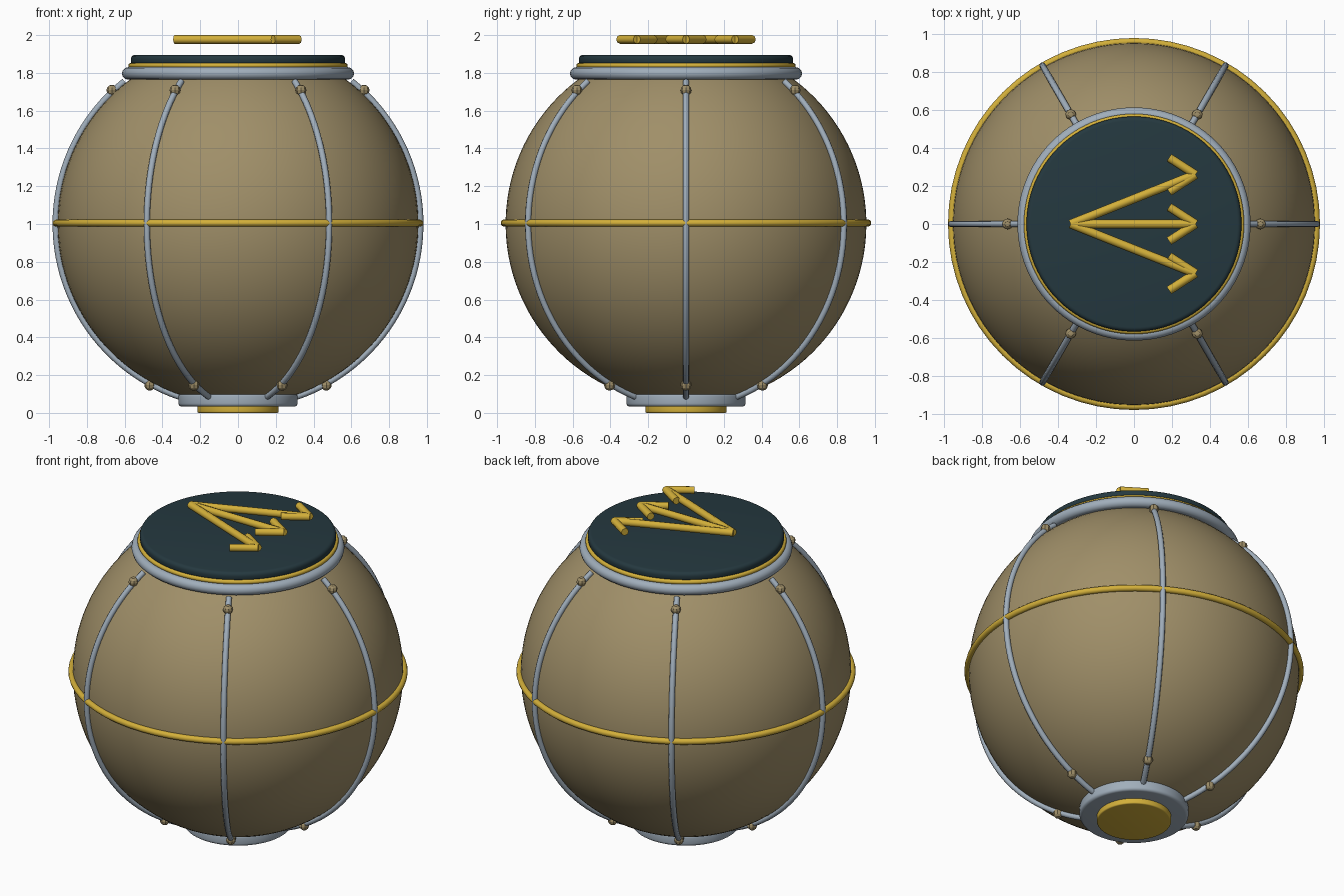
import bpy, bmesh, math
from mathutils import Vector

if "Cube" in bpy.data.objects:
    bpy.data.objects.remove(bpy.data.objects["Cube"])


def material(name, rgb):
    m = bpy.data.materials.new(name)
    m.diffuse_color = (*rgb, 1)
    m.use_nodes = True
    m.node_tree.nodes["Principled BSDF"].inputs["Base Color"].default_value = m.diffuse_color
    return m


TAN = material("tan", (0.35, 0.275, 0.14))
GOLD = material("gold", (0.65, 0.43, 0.042))
STEEL = material("steel grey", (0.352, 0.423, 0.497))
TEAL = material("dark teal", (0.018, 0.040, 0.050))


def finish(obj, name, mat, angle=40):
    obj.name = name
    obj.data.materials.clear()
    obj.data.materials.append(mat)
    bpy.ops.object.select_all(action='DESELECT')
    obj.select_set(True)
    bpy.context.view_layer.objects.active = obj
    bpy.ops.object.shade_smooth_by_angle(angle=math.radians(angle))
    return obj


def lathe(name, profile, mat, steps=96):
    """Revolve (radius, z) points about z; the ends are capped."""
    bm = bmesh.new()
    rings = []
    for r, z in profile:
        rings.append([bm.verts.new((r * math.cos(2 * math.pi * i / steps),
                                    r * math.sin(2 * math.pi * i / steps), z))
                      for i in range(steps)])
    for a, b in zip(rings, rings[1:]):
        for i in range(steps):
            j = (i + 1) % steps
            bm.faces.new((a[i], a[j], b[j], b[i]))
    bm.faces.new(rings[0][::-1])
    bm.faces.new(rings[-1])
    bmesh.ops.recalc_face_normals(bm, faces=bm.faces)
    me = bpy.data.meshes.new(name)
    bm.to_mesh(me)
    bm.free()
    obj = bpy.data.objects.new(name, me)
    bpy.context.collection.objects.link(obj)
    return finish(obj, name, mat)


def disc(name, r, z0, z1, bevel, mat):
    """Solid disc with rounded rims."""
    arc = [math.radians(a) for a in (0, 22.5, 45, 67.5, 90)]
    low = [(r - bevel + bevel * math.sin(a), z0 + bevel - bevel * math.cos(a)) for a in arc]
    high = [(r - bevel + bevel * math.cos(a), z1 - bevel + bevel * math.sin(a)) for a in arc]
    return lathe(name, low + high, mat)


def ring(name, major, minor, z, mat, steps=96):
    bpy.ops.mesh.primitive_torus_add(major_radius=major, minor_radius=minor,
                                     major_segments=steps, minor_segments=12,
                                     location=(0, 0, z))
    return finish(bpy.context.object, name, mat, 60)


def tube(name, points, radius, mat):
    """Round rod along a list of points."""
    cu = bpy.data.curves.new(name, 'CURVE')
    cu.dimensions = '3D'
    cu.bevel_depth = radius
    cu.bevel_resolution = 2
    cu.use_fill_caps = True
    sp = cu.splines.new('POLY')
    sp.points.add(len(points) - 1)
    for p, co in zip(sp.points, points):
        p.co = (*co, 1)
    obj = bpy.data.objects.new(name, cu)
    bpy.context.collection.objects.link(obj)
    bpy.ops.object.select_all(action='DESELECT')
    obj.select_set(True)
    bpy.context.view_layer.objects.active = obj
    bpy.ops.object.convert(target='MESH')
    return finish(bpy.context.object, name, mat, 60)


def on_globe(radius, lat, lon):
    a, b = math.radians(lat), math.radians(lon)
    return Vector((radius * math.cos(a) * math.cos(b),
                   radius * math.cos(a) * math.sin(b),
                   1 + radius * math.sin(a)))


# Round body, cut flat at both ends
R = 0.955
lats = [math.radians(-76 + i * 132 / 44) for i in range(45)]
lathe("body", [(R * math.cos(a), 1 + R * math.sin(a)) for a in lats], TAN)

# Equator band
ring("equator_band", 0.962, 0.019, 1.005, GOLD, 64)

# Foot
disc("foot", 0.315, 0.033, 0.105, 0.018, STEEL)
disc("foot_plate", 0.215, 0.0, 0.05, 0.008, GOLD)

# Collar, trim and lid
ring("collar", 0.582, 0.033, 1.797, STEEL)
disc("collar_fill", 0.572, 1.78, 1.84, 0.005, STEEL)
ring("lid_trim", 0.567, 0.014, 1.838, GOLD)
disc("lid", 0.567, 1.838, 1.895, 0.022, TEAL)

# Six ribs with a bead near each end
for k in range(6):
    lon = 60 * k
    path = [on_globe(0.965, -71.5 + i * 123 / 40, lon) for i in range(41)]
    tube(f"rib_{k + 1}", path, 0.017, STEEL)
    for label, lat in (("upper", 46.7), ("lower", -61.3)):
        bpy.ops.mesh.primitive_uv_sphere_add(segments=8, ring_count=6, radius=0.029,
                                             location=on_globe(0.973, lat, lon))
        finish(bpy.context.object, f"{label}_bead_{k + 1}", TAN, 20)

# Three fanned arrows hovering above the lid
Z = 1.977
for label, y in (("left", 0.26), ("middle", 0.0), ("right", -0.26)):
    tip = (0.32, y, Z)
    tube(f"{label}_arrow_shaft", [(-0.335, 0, Z), tip], 0.023, GOLD)
    for side in (-1, 1):
        tube(f"{label}_arrow_barb", [(0.185, y + side * 0.09, Z), (0.325, y, Z)], 0.023, GOLD)
